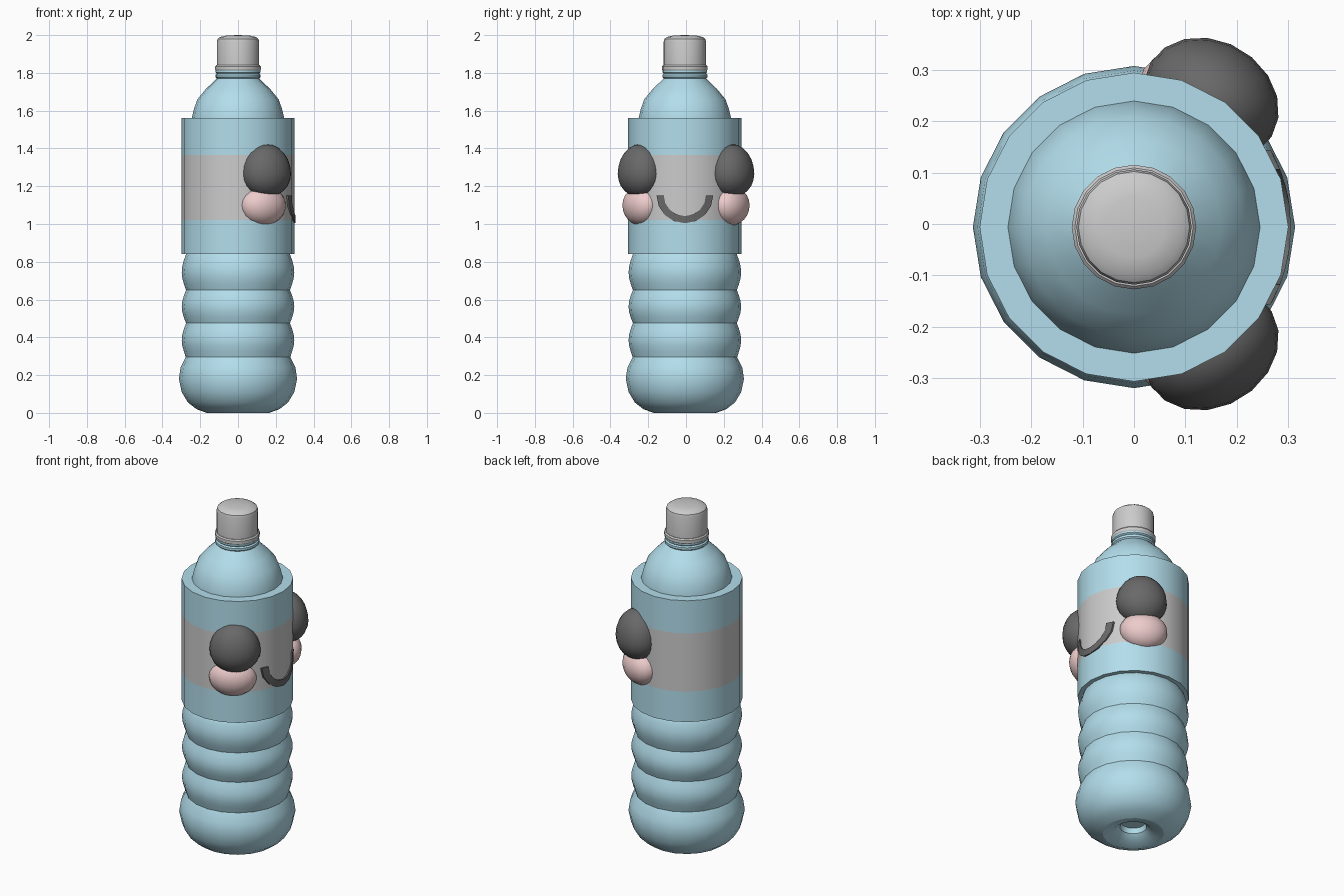
import bpy, bmesh, math
from math import sin, cos, pi, radians, sqrt

if "Cube" in bpy.data.objects:
    bpy.data.objects.remove(bpy.data.objects["Cube"])

OFF_Y = -0.006
SIDES = 20


def material(name, rgb):
    m = bpy.data.materials.new(name)
    m.diffuse_color = (*rgb, 1)
    m.use_nodes = True
    m.node_tree.nodes["Principled BSDF"].inputs["Base Color"].default_value = m.diffuse_color
    return m


BLUE = material("blue plastic", (0.45, 0.73, 0.84))
BLACK = material("black", (0.14, 0.14, 0.14))
PINK = material("pink", (0.85, 0.60, 0.60))


def finish(name, bm, mat=None, loc=(0, 0, 0), rot=0):
    bmesh.ops.recalc_face_normals(bm, faces=bm.faces)
    me = bpy.data.meshes.new(name)
    bm.to_mesh(me)
    bm.free()
    ob = bpy.data.objects.new(name, me)
    bpy.context.collection.objects.link(ob)
    ob.location = loc
    ob.rotation_euler.z = rot
    if mat:
        me.materials.append(mat)
    bpy.ops.object.select_all(action='DESELECT')
    ob.select_set(True)
    bpy.context.view_layer.objects.active = ob
    bpy.ops.object.shade_smooth_by_angle(angle=radians(30))
    return ob


def lathe(name, profile, mat=None, closed=False):
    """Revolve (radius, z) points around z; radius 0 makes a pole."""
    bm = bmesh.new()
    rings = []
    for r, z in profile:
        if r == 0:
            rings.append([bm.verts.new((0, 0, z))] * SIDES)
        else:
            rings.append([bm.verts.new((r * cos(2 * pi * i / SIDES), r * sin(2 * pi * i / SIDES), z))
                          for i in range(SIDES)])
    pairs = list(zip(rings, rings[1:]))
    if closed:
        pairs.append((rings[-1], rings[0]))
    for a, b in pairs:
        for i in range(SIDES):
            j = (i + 1) % SIDES
            quad = list(dict.fromkeys((a[i], a[j], b[j], b[i])))
            bm.faces.new(quad)
    return finish(name, bm, mat, (0, OFF_Y, 0))


# Bottle body: recessed base, foot bulge, three ribs, shoulder, neck ring
body = [(0, 0.07), (0.065, 0.07), (0.072, 0.04), (0.105, 0.012), (0.165, 0), (0.22, 0.02),
        (0.265, 0.055), (0.298, 0.11), (0.313, 0.18), (0.304, 0.24), (0.277, 0.295)]
for z0, z1 in ((0.295, 0.475), (0.475, 0.65), (0.65, 0.84)):
    for k in range(1, 7):
        t = k / 6
        body.append((0.275 + 0.023 * sin(pi * t), z0 + (z1 - z0) * t))
body += [(0.245, 0.88), (0.245, 1.56), (0.233, 1.61), (0.215, 1.66), (0.17, 1.715), (0.112, 1.77),
         (0.119, 1.777), (0.119, 1.79), (0.112, 1.797), (0.118, 1.803), (0.118, 1.812), (0.105, 1.815),
         (0, 1.815)]
lathe("bottle_body", body, BLUE)

# Label sleeve in three bands
R = 0.3
for name, z0, z1, mat in (("sleeve_lower", 0.84, 1.02, BLUE), ("sleeve_middle", 1.02, 1.365, None),
                          ("sleeve_upper", 1.365, 1.56, BLUE)):
    lathe(name, [(0.24, z0), (R, z0), (R, z1), (0.24, z1)], mat, closed=True)

# Cap with tamper ring
lathe("cap_ring", [(0, 1.812), (0.117, 1.812), (0.121, 1.818), (0.121, 1.834), (0.115, 1.841), (0, 1.841)])
lathe("cap", [(0, 1.835), (0.112, 1.835), (0.112, 1.965), (0.108, 1.98), (0.095, 1.99), (0.06, 1.998), (0, 2.0)])


# Eyes and cheeks: squashed spheres set into the sleeve on the +x side
def blob(name, x, y, z, radial, tangent, up, down, mat):
    bm = bmesh.new()
    bmesh.ops.create_uvsphere(bm, u_segments=18, v_segments=12, radius=1)
    for v in bm.verts:
        v.co.x *= radial
        v.co.y *= tangent
        v.co.z *= up if v.co.z > 0 else down
    finish(name, bm, mat, (x, y, z), math.atan2(y, x))


for side, s in (("left", -1), ("right", 1)):
    blob("eye_" + side, 0.15, s * 0.242, 1.265, 0.113, 0.138, 0.158, 0.125, BLACK)
    blob("cheek_" + side, 0.132, s * 0.237, 1.10, 0.09, 0.13, 0.10, 0.108, PINK)

# Smiling mouth: curved strip wrapped on the sleeve
bm = bmesh.new()
STEPS = 8
rows = []
for k in range(STEPS + 1):
    a = pi * k / STEPS
    row = []
    for w, h, r in ((0.15, 0.148, 0.28), (0.15, 0.148, 0.305), (0.112, 0.11, 0.305), (0.112, 0.11, 0.28)):
        y = -w * cos(a)
        row.append(bm.verts.new((sqrt(r * r - y * y), y, 1.152 - h * sin(a))))
    rows.append(row)
for a, b in zip(rows, rows[1:]):
    for i in range(4):
        j = (i + 1) % 4
        bm.faces.new((a[i], a[j], b[j], b[i]))
bm.faces.new(rows[0])
bm.faces.new(rows[-1])
finish("mouth", bm, BLACK, (0, OFF_Y, 0))
